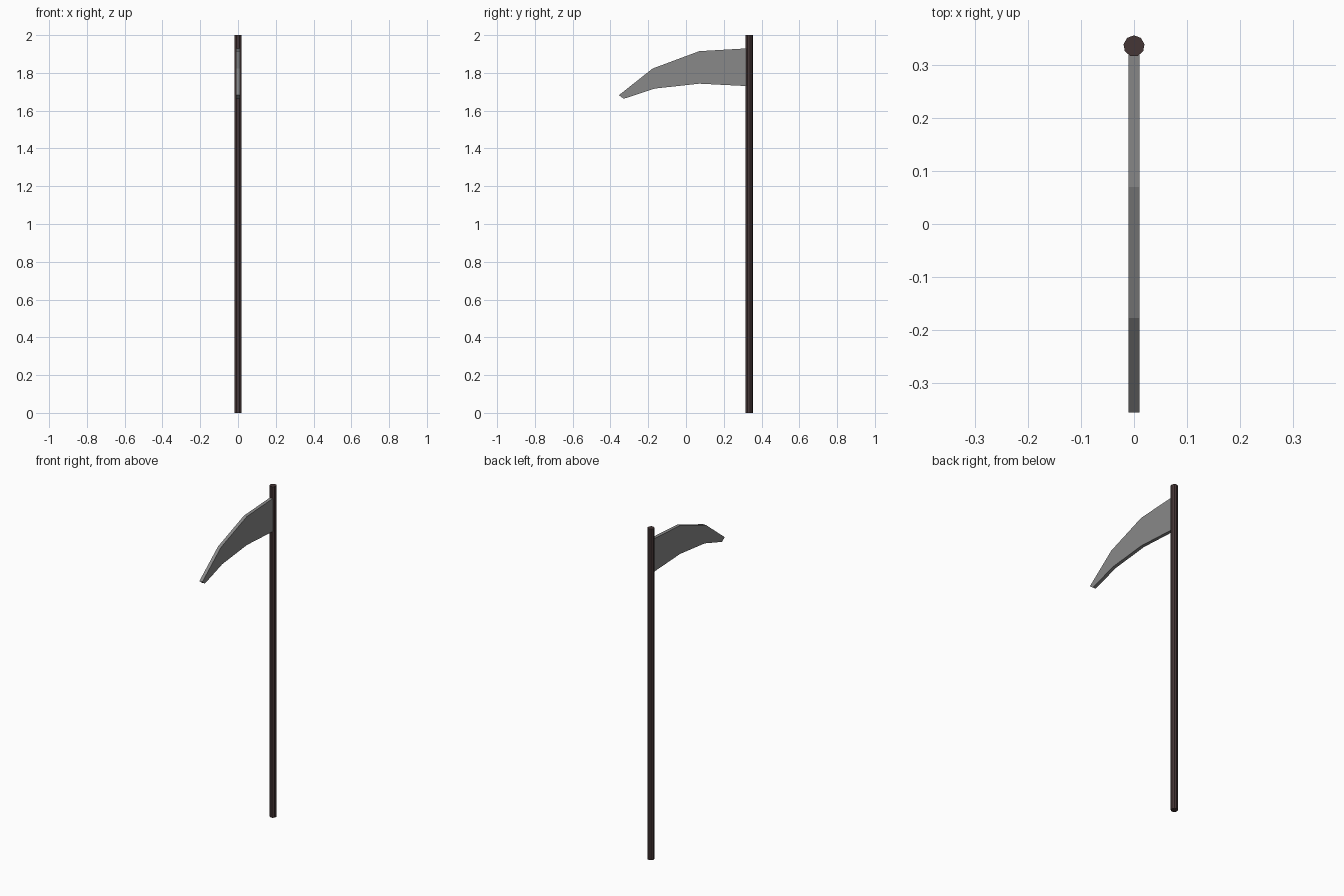
import bpy, bmesh
from mathutils import Matrix

if "Cube" in bpy.data.objects:
    bpy.data.objects.remove(bpy.data.objects["Cube"])


def material(name, rgb):
    m = bpy.data.materials.new(name)
    m.diffuse_color = (*rgb, 1)
    m.use_nodes = True
    m.node_tree.nodes["Principled BSDF"].inputs["Base Color"].default_value = m.diffuse_color
    return m


def finish(bm, name, mat):
    bmesh.ops.recalc_face_normals(bm, faces=bm.faces)
    mesh = bpy.data.meshes.new(name)
    bm.to_mesh(mesh)
    bm.free()
    mesh.materials.append(mat)
    obj = bpy.data.objects.new(name, mesh)
    bpy.context.collection.objects.link(obj)
    return obj


wood = material("dark_wood", (0.06, 0.037, 0.037))
steel = material("grey_steel", (0.25, 0.25, 0.25))

# Shaft: straight faceted pole
bm = bmesh.new()
bmesh.ops.create_cone(bm, cap_ends=True, segments=9, radius1=0.02, radius2=0.02,
                      depth=2, matrix=Matrix.Translation((0, 0.335, 1)))
finish(bm, "shaft", wood)

# Blade: curved side profile (y, z) extruded across x
profile = [(0.325, 1.93), (0.07, 1.915), (-0.177, 1.823), (-0.355, 1.682),
           (-0.33, 1.663), (-0.165, 1.717), (0.07, 1.743), (0.325, 1.73)]
bm = bmesh.new()
side = bm.faces.new([bm.verts.new((-0.01, y, z)) for y, z in profile])
ext = bmesh.ops.extrude_face_region(bm, geom=[side], use_keep_orig=True)
verts = [g for g in ext["geom"] if isinstance(g, bmesh.types.BMVert)]
bmesh.ops.translate(bm, verts=verts, vec=(0.02, 0, 0))
finish(bm, "blade", steel)
